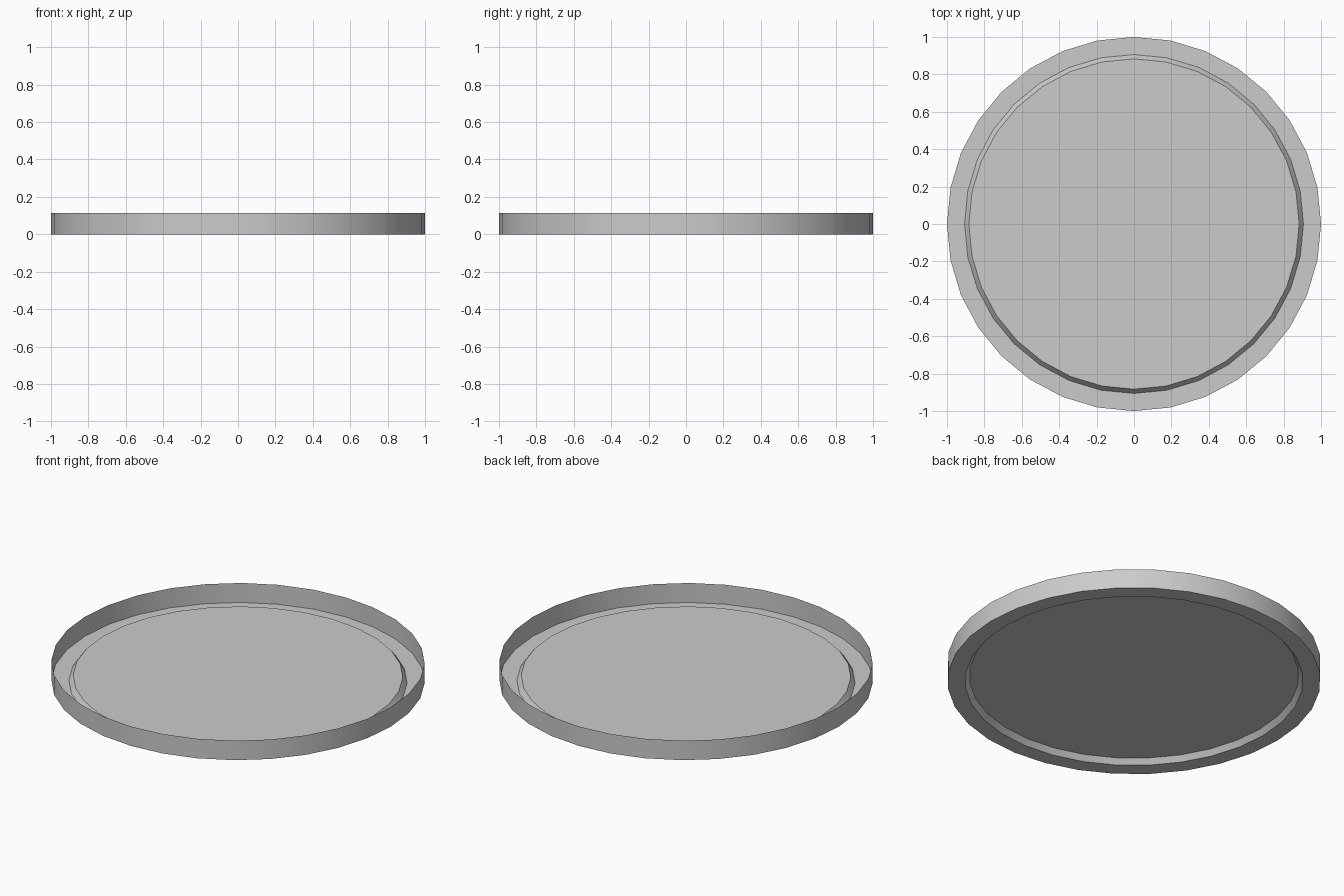
import bpy, bmesh, math

if "Cube" in bpy.data.objects:
    bpy.data.objects.remove(bpy.data.objects["Cube"])

SIDES = 32
# (radius, height) profile: thin rim wall, low outer ring, step up to the raised centre
PROFILE = [(1.0, 0.115), (1.0, 0.0), (0.906, 0.0), (0.883, 0.031)]

bm = bmesh.new()


def ring(radius, z):
    return [bm.verts.new((radius * math.cos(2 * math.pi * i / SIDES),
                          radius * math.sin(2 * math.pi * i / SIDES), z))
            for i in range(SIDES)]


rings = [ring(r, z) for r, z in PROFILE]

# Wall, outer floor ring and sloped step
for a, b in zip(rings, rings[1:]):
    for i in range(SIDES):
        j = (i + 1) % SIDES
        bm.faces.new((a[i], b[i], b[j], a[j]))

# Raised centre plate
bm.faces.new(rings[-1])
bmesh.ops.recalc_face_normals(bm, faces=bm.faces[:])

mesh = bpy.data.meshes.new("round_tray")
bm.to_mesh(mesh)
bm.free()
tray = bpy.data.objects.new("round_tray", mesh)
bpy.context.collection.objects.link(tray)

# Smooth sides, sharp edges at the rim and step
bpy.context.view_layer.objects.active = tray
tray.select_set(True)
bpy.ops.object.shade_smooth_by_angle(angle=math.radians(30))
